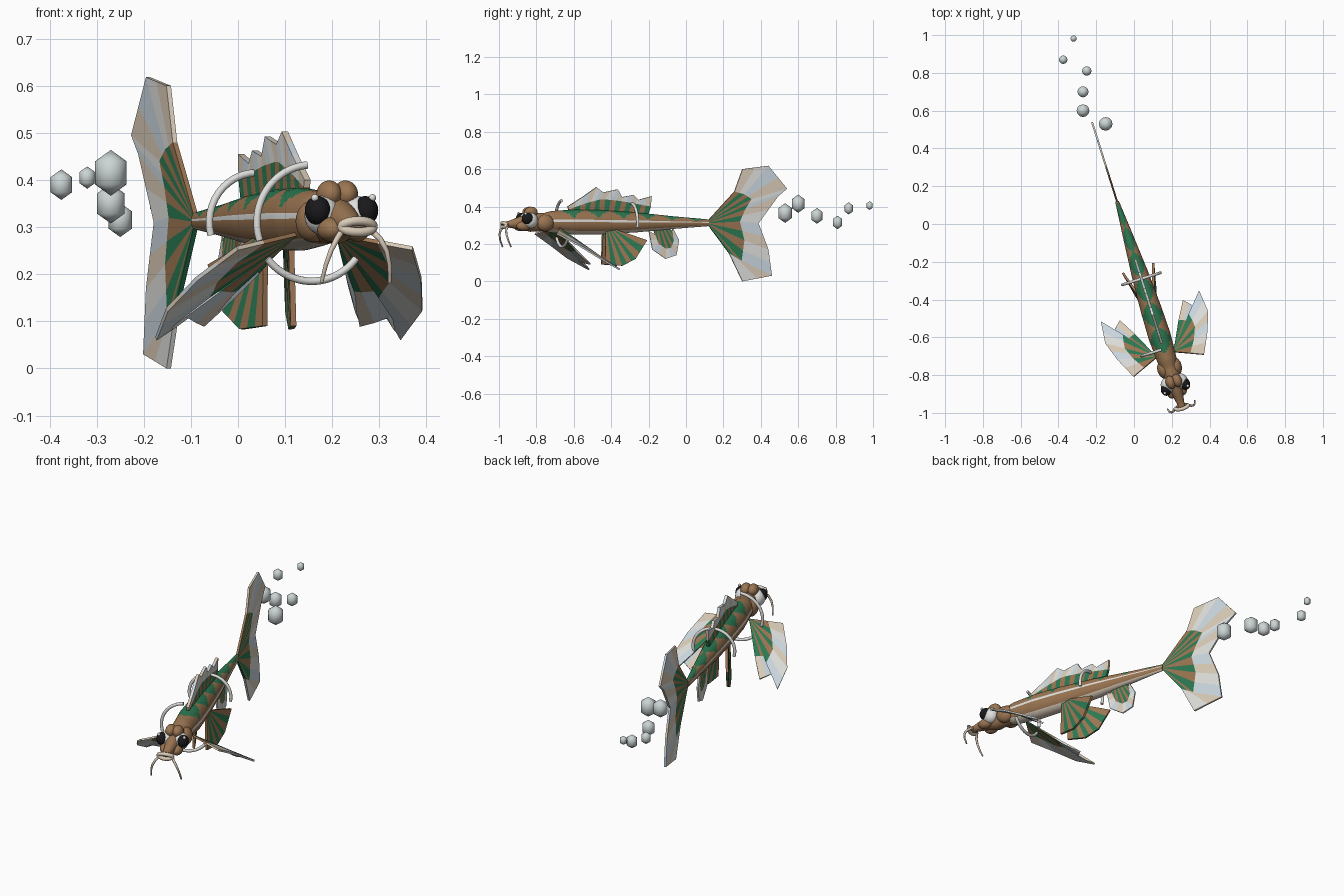
import bpy, bmesh, math
from mathutils import Matrix, Vector

if "Cube" in bpy.data.objects:
    bpy.data.objects.remove(bpy.data.objects["Cube"])

# ---------- materials ----------
def mat(name, c):
    m = bpy.data.materials.new(name)
    m.diffuse_color = (*c, 1)
    m.use_nodes = True
    m.node_tree.nodes["Principled BSDF"].inputs["Base Color"].default_value = m.diffuse_color
    return m

BROWN = mat("brown", (0.33, 0.18, 0.085))
GREEN = mat("green", (0.025, 0.19, 0.085))
CREAM = mat("cream", (0.70, 0.60, 0.48))
WHITE = mat("white", (0.74, 0.74, 0.72))
PALE = mat("pale_blue", (0.60, 0.68, 0.74))
BLACK = mat("black", (0.01, 0.01, 0.012))
BUBBLE = mat("bubble_grey", (0.60, 0.66, 0.66))

# fish frame: origin at the tail root, -y runs toward the head
FISH = Matrix.Translation((-0.09, 0.12, 0)) @ Matrix.Rotation(math.radians(17.5), 4, 'Z')

def finish(name, bm, mats, smooth=True, frame=FISH):
    me = bpy.data.meshes.new(name)
    bm.to_mesh(me)
    bm.free()
    for m in mats:
        me.materials.append(m)
    ob = bpy.data.objects.new(name, me)
    bpy.context.collection.objects.link(ob)
    ob.matrix_world = frame
    if smooth:
        bpy.ops.object.select_all(action='DESELECT')
        ob.select_set(True)
        bpy.context.view_layer.objects.active = ob
        bpy.ops.object.shade_smooth_by_angle(angle=math.radians(60))
    return ob

def ball(name, loc, size, m, seg=20, rings=12, frame=FISH):
    bm = bmesh.new()
    bmesh.ops.create_uvsphere(bm, u_segments=seg, v_segments=rings, radius=1)
    bm.transform(Matrix.Translation(loc) @ Matrix.Diagonal((*size, 1)))
    return finish(name, bm, [m], frame=frame)

def sample(pts, t):
    f = t * (len(pts) - 1)
    i = min(int(f + 1e-6), max(len(pts) - 2, 0))
    a, b = Vector(pts[i]), Vector(pts[min(i + 1, len(pts) - 1)])
    return a.lerp(b, f - i)

def fin(name, base, mid, outer, n, thick=0.008):
    """Striped inner fan from base to mid, pale membrane from mid to outer."""
    bm = bmesh.new()
    lines = [l for l in (base, mid, outer) if l]
    rows = [[bm.verts.new(sample(l, i / n)) for i in range(n + 1)] for l in lines]
    for r in range(len(rows) - 1):
        for i in range(n):
            f = bm.faces.new((rows[r][i], rows[r][i + 1], rows[r + 1][i + 1], rows[r + 1][i]))
            f.material_index = i % 2 if r == 0 else 2 + i % 3
    bmesh.ops.remove_doubles(bm, verts=bm.verts, dist=1e-5)
    bmesh.ops.recalc_face_normals(bm, faces=bm.faces)
    ob = finish(name, bm, [BROWN, GREEN, CREAM, WHITE, PALE], smooth=False)
    s = ob.modifiers.new("thickness", 'SOLIDIFY')
    s.thickness, s.offset = thick, 0
    return ob

def tube(name, pts, radii, m, sides=10):
    """Round rod along a path, with a radius that tapers between two values."""
    bm = bmesh.new()
    pts = [Vector(p) for p in pts]
    rings = []
    for i, p in enumerate(pts):
        d = (pts[min(i + 1, len(pts) - 1)] - pts[max(i - 1, 0)]).normalized()
        side = d.cross(Vector((0, 1, 0))).normalized()
        up = side.cross(d)
        r = radii[0] + (radii[1] - radii[0]) * i / (len(pts) - 1)
        rings.append([bm.verts.new(p + r * (math.cos(a) * side + math.sin(a) * up))
                      for a in (2 * math.pi * k / sides for k in range(sides))])
    for a, b in zip(rings, rings[1:]):
        for k in range(sides):
            bm.faces.new((a[k], a[(k + 1) % sides], b[(k + 1) % sides], b[k]))
    bm.faces.new(rings[0])
    bm.faces.new(rings[-1])
    bmesh.ops.recalc_face_normals(bm, faces=bm.faces)
    return finish(name, bm, [m])

def arc(y, z, r, a0, a1, n=24):
    return [(r * math.cos(a), y, z + r * math.sin(a)) for a in
            (math.radians(a0 + (a1 - a0) * i / n) for i in range(n + 1))]

# ---------- body: lofted ellipses (y, half width, centre z, half height) ----------
PROFILE = [(0, .010, .313, .018), (-.2, .028, .314, .034), (-.4, .045, .315, .053),
           (-.6, .056, .316, .065), (-.75, .060, .317, .067), (-.88, .052, .318, .058),
           (-.92, .046, .316, .050), (-1.0, .044, .315, .050), (-1.06, .030, .312, .034),
           (-1.12, .020, .305, .018), (-1.14, .018, .303, .016)]

def section(y):
    for a, b in zip(PROFILE, PROFILE[1:]):
        if y >= b[0] - 1e-9:
            t = (y - a[0]) / (b[0] - a[0])
            return [a[k] + (b[k] - a[k]) * t for k in (1, 2, 3)]

SEG, STEPS = 32, 114
bm = bmesh.new()
rings = []
for i in range(STEPS + 1):
    y = -1.14 * i / STEPS
    w, zc, h = section(y)
    rings.append([bm.verts.new((w * math.sin(a), y, zc + h * math.cos(a)))
                  for a in (2 * math.pi * k / SEG for k in range(SEG))])
for i in range(STEPS):
    for k in range(SEG):
        f = bm.faces.new((rings[i][k], rings[i][(k + 1) % SEG],
                          rings[i + 1][(k + 1) % SEG], rings[i + 1][k]))
        ang = (k + .5) * 360 / SEG
        ang = min(ang, 360 - ang)
        y = 1.14 * (i + .5) / STEPS
        wave = abs((y / .14) % 1 - .5) * 2
        if y < .9 and ang > 135:
            f.material_index = 2                     # belly
        elif y < .9 and 78 < ang < 90:
            f.material_index = 3                     # side line
        elif y < .84 and ang < 66 * (1 - wave) + 8:
            f.material_index = 1                     # back diamonds
bm.faces.new(rings[0])
bm.faces.new(rings[-1])
bmesh.ops.recalc_face_normals(bm, faces=bm.faces)
finish("body", bm, [BROWN, GREEN, CREAM, WHITE])

# ---------- fins on the centre line ----------
def flat(pts):
    return [(0, y, z) for y, z in pts]

fin("tail_fin", flat([(0, .328), (0, .298)]),
    flat([(.145, .48), (.20, .465), (.24, .44), (.205, .385), (.175, .32), (.20, .22),
          (.185, .11), (.115, .15)]),
    flat([(.19, .60), (.335, .618), (.44, .495), (.39, .455), (.28, .31), (.335, .17),
          (.355, .03), (.19, .0)]), 14, .010)
fin("dorsal_fin", flat([(-.78, .37), (-.56, .375), (-.34, .355)]),
    flat([(-.785, .385), (-.68, .42), (-.60, .44), (-.50, .43), (-.41, .415), (-.325, .40)]),
    flat([(-.79, .40), (-.70, .455), (-.63, .503), (-.59, .475), (-.51, .492), (-.485, .45),
          (-.42, .462), (-.395, .435), (-.32, .455)]), 16, .014)
fin("anal_fin", flat([(-.31, .28), (-.22, .285)]),
    flat([(-.30, .25), (-.28, .20), (-.24, .175), (-.21, .18), (-.195, .22), (-.205, .27)]),
    flat([(-.335, .27), (-.315, .17), (-.24, .12), (-.18, .14), (-.165, .22), (-.20, .285)]), 10)

# ---------- paired parts ----------
for s, side in ((-1, "left"), (1, "right")):
    def mir(pts):
        return [(s * x, y, z) for x, y, z in pts]
    root = Vector((.045, -.85, .285))
    edge = [(.195, -.912, .255), (.25, -.80, .19), (.284, -.70, .125), (.272, -.583, .063),
            (.225, -.655, .108), (.174, -.607, .092), (.135, -.69, .15)]
    mid = [root.lerp(Vector(p), f) for p, f in zip(edge, (.55, .6, .62, .62, .68, .62, .6))]
    fin(side + "_pectoral_fin", mir([root]), mir(mid), mir(edge), 12, .009)
    fin(side + "_pelvic_fin", mir([(.028, -.585, .28), (.03, -.54, .28)]),
        mir([(.032, -.59, .09), (.055, -.50, .083), (.07, -.43, .12), (.085, -.37, .22)]),
        None, 9, .012)
    # head lumps, eyes and whiskers
    ball(side + "_gill_cover", (s * .030, -.925, .312), (.036, .05, .045), BROWN)
    ball(side + "_cheek", (s * .030, -1.045, .295), (.026, .04, .026), BROWN)
    ball(side + "_brow", (s * .018, -1.0, .370), (.026, .036, .029), BROWN)
    ball(side + "_eyeball", (s * .036, -1.01, .325), (.038, .042, .042), WHITE)
    ball(side + "_pupil", (s * .053, -1.03, .335), (.027, .032, .031), BLACK)
    ball(side + "_eye_glint", (s * .064, -1.045, .362), (.008, .008, .008), WHITE, 10, 6)
    tube(side + "_whisker", mir([(.03, -1.135, .295), (.048, -1.15, .275), (.062, -1.152, .25),
                                 (.071, -1.145, .22), (.076, -1.13, .183)]), (.007, .004), CREAM)

# ---------- mouth: squashed ring of lips ----------
lips = [(.035 * math.cos(a), -1.14 - .012 * abs(math.sin(a)), .301 + .012 * math.sin(a))
        for a in (2 * math.pi * i / 24 for i in range(25))]
tube("lips", lips, (.010, .010), CREAM)
ball("mouth_inside", (0, -1.135, .301), (.032, .012, .012), BROWN)

# ---------- open hoops around the body ----------
tube("rear_hoop", arc(-.43, .31, .105, -12, 195), (.008, .008), WHITE)
tube("front_upper_hoop", arc(-.82, .31, .122, 95, 198), (.008, .008), WHITE)
tube("front_lower_hoop", arc(-.82, .31, .125, 218, 322), (.008, .008), WHITE)

# ---------- trail of bubbles ----------
for i, (x, y, z, r) in enumerate([(-.15, .53, .365, .042), (-.27, .60, .415, .039),
                                  (-.27, .70, .350, .034), (-.25, .81, .315, .029),
                                  (-.375, .87, .390, .026), (-.32, .982, .405, .019)]):
    ball(f"bubble_{i + 1}", (x, y, z), (r, r, r * 1.25), BUBBLE, 12, 3, Matrix.Identity(4))
